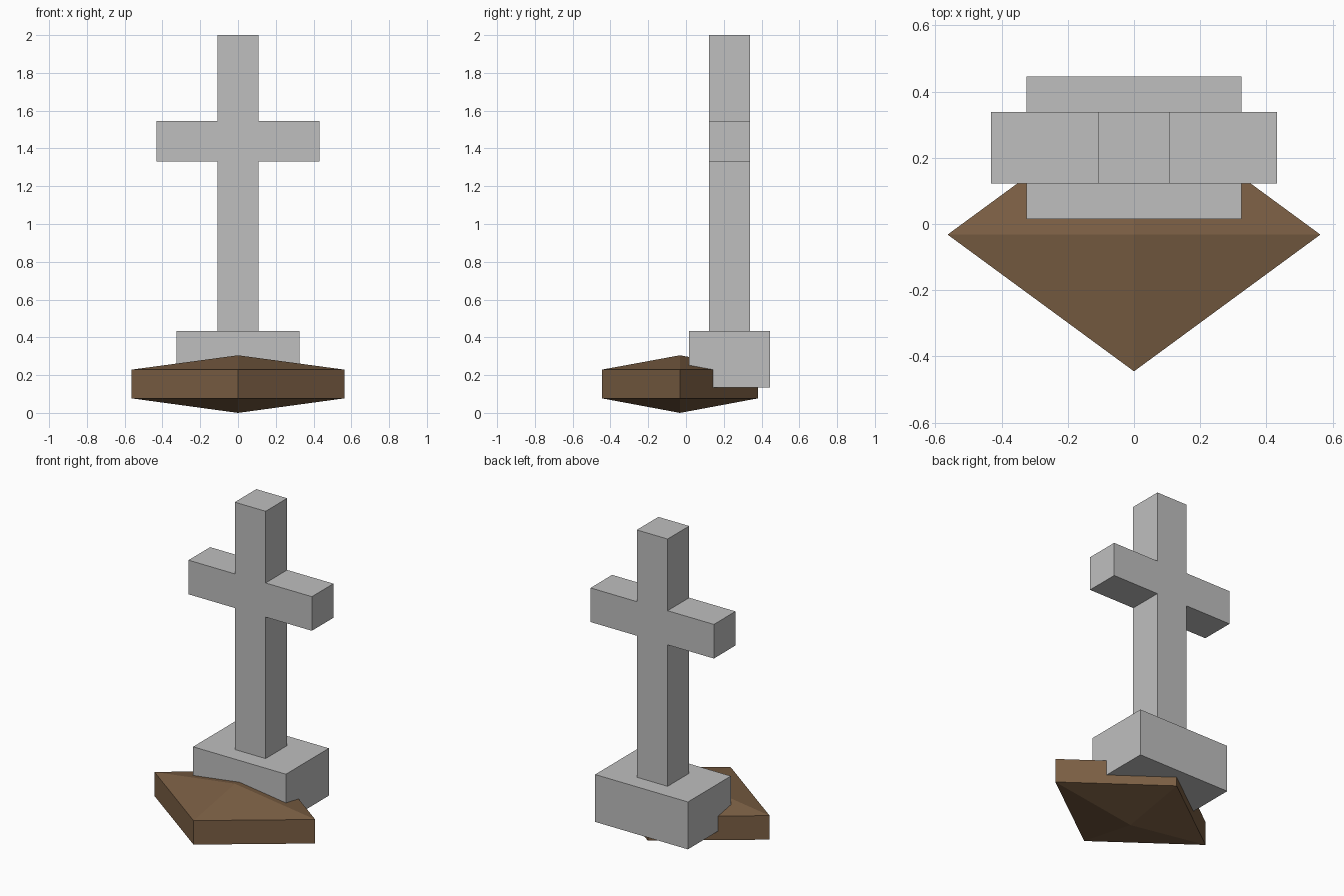
import bpy
import bmesh

if "Cube" in bpy.data.objects:
    bpy.data.objects.remove(bpy.data.objects["Cube"])


def material(name, colour):
    mat = bpy.data.materials.new(name)
    mat.diffuse_color = (*colour, 1)
    mat.use_nodes = True
    mat.node_tree.nodes["Principled BSDF"].inputs["Base Color"].default_value = mat.diffuse_color
    return mat


stone = material("grey stone", (0.52, 0.52, 0.52))
soil = material("brown soil", (0.20, 0.115, 0.058))


def add_object(name, bm, mat):
    bmesh.ops.recalc_face_normals(bm, faces=bm.faces)
    mesh = bpy.data.meshes.new(name)
    bm.to_mesh(mesh)
    bm.free()
    mesh.materials.append(mat)
    obj = bpy.data.objects.new(name, mesh)
    bpy.context.collection.objects.link(obj)
    return obj


def prism(name, outline, y0, y1, mat):
    """Extrude an x-z outline from y0 to y1."""
    bm = bmesh.new()
    face = bm.faces.new([bm.verts.new((x, y0, z)) for x, z in outline])
    ext = bmesh.ops.extrude_face_region(bm, geom=[face])
    verts = [v for v in ext["geom"] if isinstance(v, bmesh.types.BMVert)]
    bmesh.ops.translate(bm, verts=verts, vec=(0, y1 - y0, 0))
    return add_object(name, bm, mat)


# Cross: right half outline, mirrored to the left
half = [(0.108, 0.434), (0.108, 1.33), (0.432, 1.33),
        (0.432, 1.546), (0.108, 1.546), (0.108, 2.0)]
prism("cross", half + [(-x, z) for x, z in reversed(half)], 0.122, 0.338, stone)

# Plinth under the cross
prism("plinth", [(-0.325, 0.134), (0.325, 0.134), (0.325, 0.434), (-0.325, 0.434)],
      0.015, 0.445, stone)

# Soil mound: four-sided slab with a shallow point above and below
bm = bmesh.new()
cy = -0.032
corners = [(0.563, cy), (0, cy + 0.413), (-0.563, cy), (0, cy - 0.413)]
low = [bm.verts.new((x, y, 0.077)) for x, y in corners]
high = [bm.verts.new((x, y, 0.229)) for x, y in corners]
bottom = bm.verts.new((0, cy, 0))
top = bm.verts.new((0, cy, 0.305))
for i in range(4):
    j = (i + 1) % 4
    bm.faces.new((low[i], low[j], high[j], high[i]))
    bm.faces.new((high[i], high[j], top))
    bm.faces.new((low[j], low[i], bottom))
add_object("soil_mound", bm, soil)
